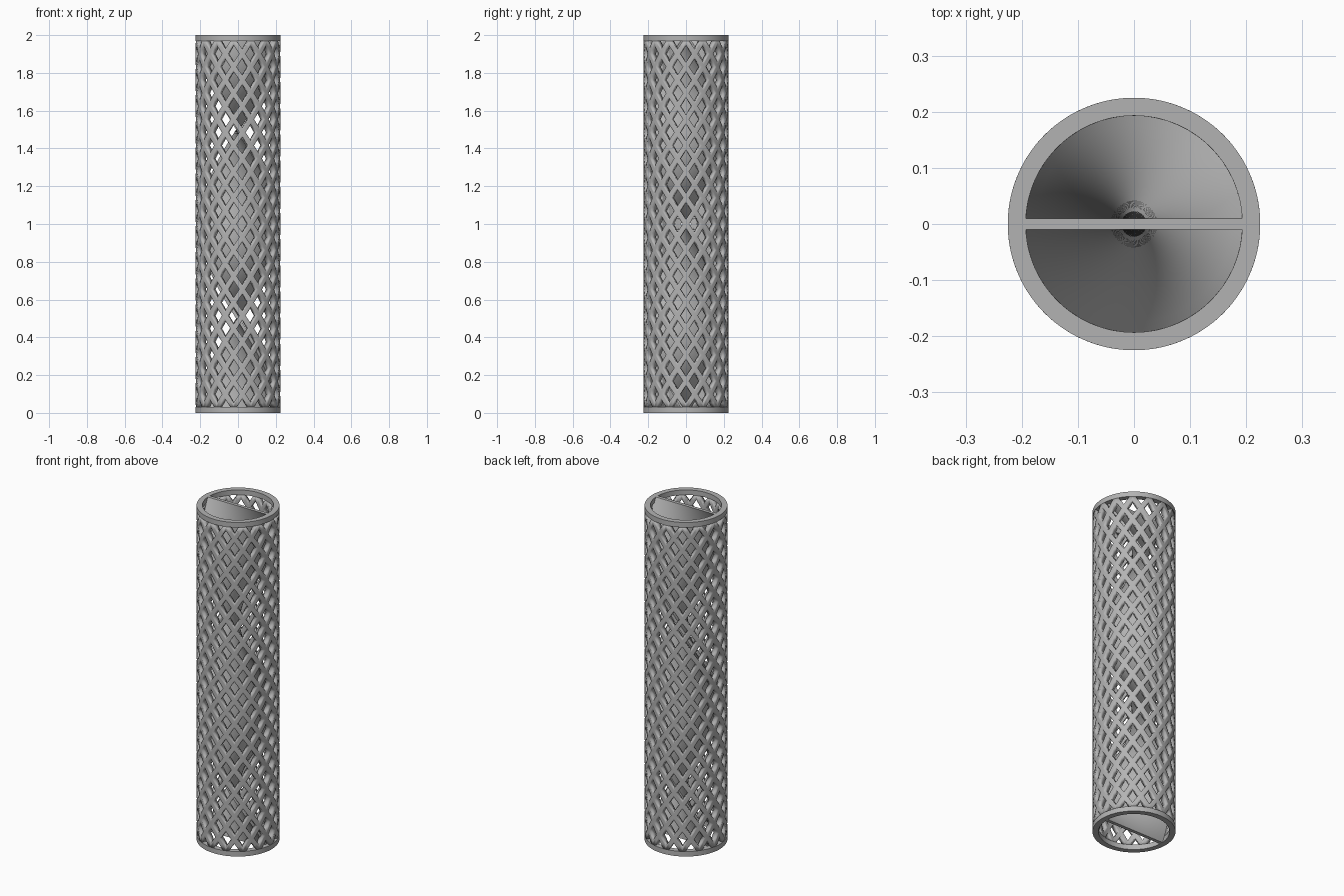
import bpy, bmesh, math

old = bpy.data.objects.get("Cube")
if old:
    bpy.data.objects.remove(old, do_unlink=True)

HEIGHT, R_OUT, R_IN = 2.0, 0.225, 0.193
RIM = 0.03                 # height of the solid end rings
CELLS, ROWS = 15, 14       # lattice openings around and up
HOLE = 0.65                # opening size as a share of its cell
STEP = 2 * math.pi / CELLS
PITCH = (HEIGHT - 2 * RIM) / ROWS

grey = bpy.data.materials.new("plain grey")
grey.use_nodes = True
grey.diffuse_color = (0.45, 0.45, 0.45, 1)
grey.node_tree.nodes["Principled BSDF"].inputs["Base Color"].default_value = (0.45, 0.45, 0.45, 1)


def finish(name, bm):
    """Turn a bmesh into a shaded, coloured object."""
    mesh = bpy.data.meshes.new(name)
    bm.to_mesh(mesh)
    bm.free()
    mesh.materials.append(grey)
    obj = bpy.data.objects.new(name, mesh)
    bpy.context.collection.objects.link(obj)
    bpy.ops.object.select_all(action='DESELECT')
    obj.select_set(True)
    bpy.context.view_layer.objects.active = obj
    bpy.ops.object.shade_smooth_by_angle(angle=math.radians(35))
    return obj


def loft(bm, loops, closed):
    """Skin matching closed loops of points, then cap or close the ends."""
    rows = [[bm.verts.new(p) for p in loop] for loop in loops]
    pairs = list(zip(rows, rows[1:]))
    if closed:
        pairs.append((rows[-1], rows[0]))
    for a, b in pairs:
        for i in range(len(a)):
            j = (i + 1) % len(a)
            bm.faces.new((a[i], a[j], b[j], b[i]))
    if not closed:
        bm.faces.new(rows[0])
        bm.faces.new(rows[-1])
    bmesh.ops.recalc_face_normals(bm, faces=bm.faces)


# Lattice wall: diamond frames laid out flat as (angle, 0, height)
bm = bmesh.new()
for col in range(2 * CELLS):
    shift = 0.5 if col % 2 == 0 else 0.0
    for row in range(ROWS + 1 - (col % 2 == 0)):
        a, z = col * STEP / 2, RIM + (row + shift) * PITCH
        corners = [(STEP / 2, 0), (0, PITCH / 2), (-STEP / 2, 0), (0, -PITCH / 2)]
        outer = [bm.verts.new((a + u, 0, z + v)) for u, v in corners]
        inner = [bm.verts.new((a + u * HOLE, 0, z + v * HOLE)) for u, v in corners]
        for i in range(4):
            j = (i + 1) % 4
            bm.faces.new((outer[i], outer[j], inner[j], inner[i]))
bmesh.ops.remove_doubles(bm, verts=bm.verts, dist=0.0001)
bmesh.ops.subdivide_edges(bm, edges=bm.edges, cuts=1, use_grid_fill=True)
for z, side in ((RIM, -1), (HEIGHT - RIM, 1)):
    bmesh.ops.bisect_plane(bm, geom=bm.verts[:] + bm.edges[:] + bm.faces[:],
                           plane_co=(0, 0, z), plane_no=(0, 0, side), clear_outer=True)
# Roll the flat lattice into a tube
for v in bm.verts:
    angle = v.co.x
    v.co.x, v.co.y = R_OUT * math.cos(angle), R_OUT * math.sin(angle)
bmesh.ops.remove_doubles(bm, verts=bm.verts, dist=0.0001)
for f in bm.faces:
    f.normal_update()
    c = f.calc_center_median()
    if f.normal.x * c.x + f.normal.y * c.y < 0:
        f.normal_flip()
lattice = finish("lattice_wall", bm)
wall = lattice.modifiers.new("wall thickness", 'SOLIDIFY')
wall.thickness = R_OUT - R_IN
wall.offset = -1

# Solid rings at both ends
for name, z in (("bottom_ring", 0), ("top_ring", HEIGHT - RIM)):
    bm = bmesh.new()
    section = [(R_IN, z), (R_OUT, z), (R_OUT, z + RIM), (R_IN, z + RIM)]
    turns = [2 * math.pi * i / 120 for i in range(120)]
    loft(bm, [[(r * math.cos(t), r * math.sin(t), h) for t in turns]
              for r, h in section], closed=True)
    finish(name, bm)

# Inner divider: a flat bar turned one full twist along its height
HALF_W, HALF_T, ACROSS, LEVELS = 0.2, 0.01, 16, 144
xs = [HALF_W * (2 * i / ACROSS - 1) for i in range(ACROSS + 1)]
bar = [(x, -HALF_T) for x in xs] + [(x, HALF_T) for x in reversed(xs)]
loops = []
for k in range(LEVELS + 1):
    t = -2 * math.pi * k / LEVELS
    c, s = math.cos(t), math.sin(t)
    loops.append([(x * c - y * s, x * s + y * c, HEIGHT * k / LEVELS) for x, y in bar])
bm = bmesh.new()
loft(bm, loops, closed=False)
finish("twisted_divider", bm)
